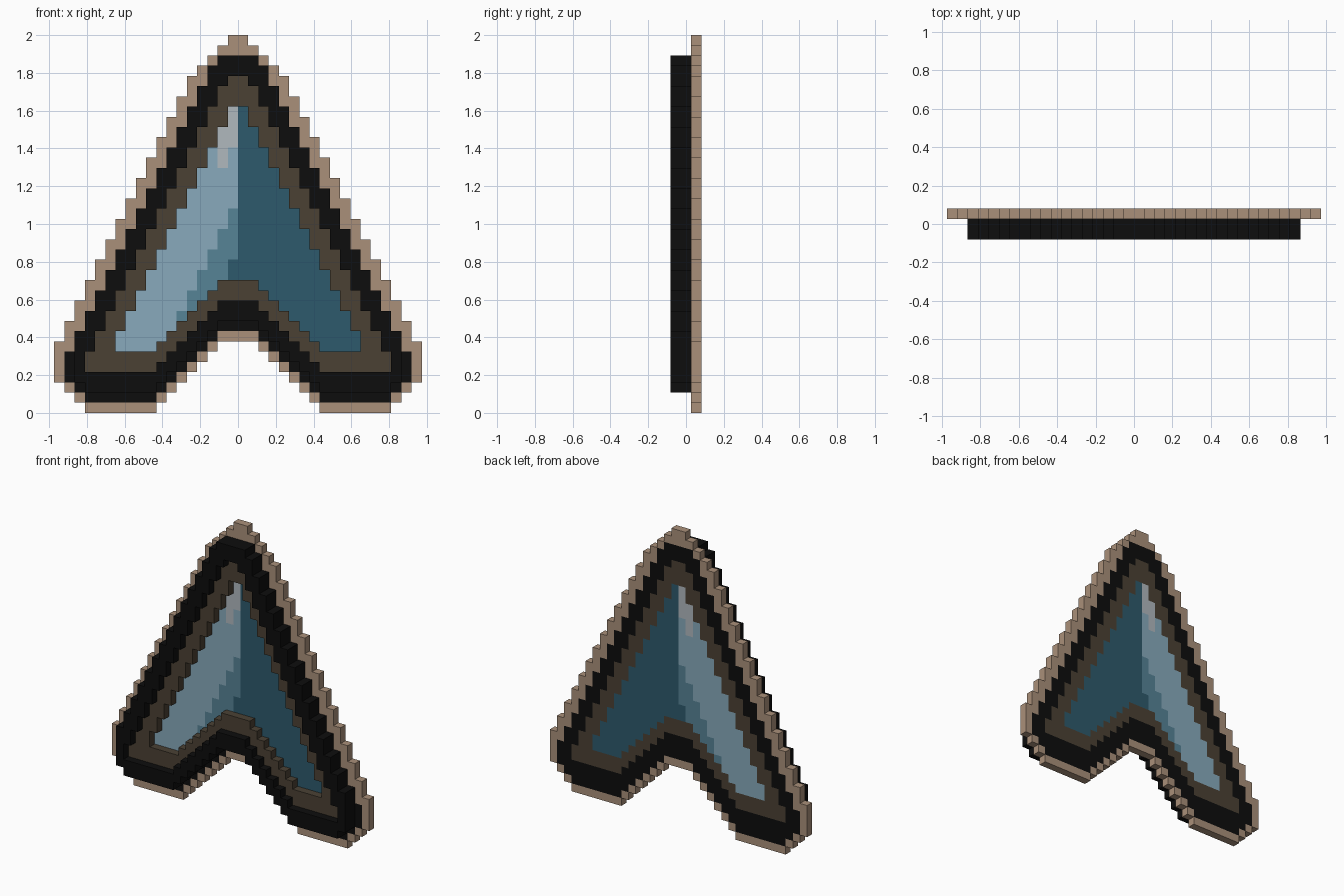
import bpy
import bmesh

cube = bpy.data.objects.get("Cube")
if cube:
    bpy.data.objects.remove(cube, do_unlink=True)

ROWS = 37
CELL = 2 / ROWS


def material(name, colour):
    mat = bpy.data.materials.new(name)
    mat.use_nodes = True
    rgba = (*colour, 1)
    mat.diffuse_color = rgba
    bsdf = mat.node_tree.nodes["Principled BSDF"]
    bsdf.inputs["Base Color"].default_value = rgba
    bsdf.inputs["Roughness"].default_value = 0.8
    return mat


def arrow(top, last, offset, widest, foot):
    """Cells of a stepped arrowhead: sloping sides, trimmed feet, notch below."""
    cells = set()
    for row in range(top, last + 1):
        half = min((row + offset) // 2, row + 1, widest, foot + last - row)
        notch = row - last + 8
        inner = notch if notch >= 2 else 0
        for col in range(inner, half):
            cells |= {(col, row), (-col - 1, row)}
    return cells


# Nested arrowheads, from the outside in
outline = arrow(0, 36, 6, 18, 15)
black = arrow(2, 35, 3, 17, 15)
frame = arrow(4, 32, -1, 15, 15)
glass = arrow(7, 30, -5, 12, 12)

# The raised rim is trimmed one cell at its feet and sides
raised = {(c, r) for c, r in black if (c, r + 1) in black and -16 <= c < 16}


def pane_part(col, row):
    """Which shade of glass a cell belongs to."""
    depth = -col
    if col >= 0 or (depth == 1 and row in (22, 23)):
        return "dark_pane"
    if (depth == 1 and row < 11) or (depth == 2 and row < 13):
        return "glint"
    if depth <= (row - 15) // 2:
        return "middle_pane"
    return "light_pane"


# Fill the voxel grid: layer 0 is the back, layer 2 the front
solid = {}
for col, row in outline:
    cell = (col, row)
    if cell in glass:
        part, layers = pane_part(col, row), 1
    elif cell in frame:
        part, layers = "inner_frame", 2
    elif cell in black:
        part, layers = "black_rim", 3 if cell in raised else 1
    else:
        part, layers = "outer_border", 1
    for layer in range(layers):
        solid[(col, row, layer)] = part

# Each face: neighbour step, then its corners within the cell
FACES = []
for axis in range(3):
    for side in (0, 1):
        step = [0, 0, 0]
        step[axis] = 2 * side - 1
        corners = []
        for u, v in ((0, 0), (1, 0), (1, 1), (0, 1)):
            corner = [0, 0, 0]
            corner[axis] = side
            corner[(axis + 1) % 3] = u
            corner[(axis + 2) % 3] = v
            corners.append(tuple(corner))
        # Column, row-down and layer-forward axes keep the handedness
        FACES.append((step, corners if side else corners[::-1]))


def build(name, mat):
    """Make one part from the exposed faces of its cells."""
    bm = bmesh.new()
    verts = {}
    for cell, part in solid.items():
        if part != name:
            continue
        for step, corners in FACES:
            if tuple(a + b for a, b in zip(cell, step)) in solid:
                continue
            loop = []
            for corner in corners:
                key = tuple(a + b for a, b in zip(cell, corner))
                if key not in verts:
                    x, down, forward = key
                    verts[key] = bm.verts.new((x * CELL, (1.5 - forward) * CELL,
                                               (ROWS - down) * CELL))
                loop.append(verts[key])
            bm.faces.new(loop)
    mesh = bpy.data.meshes.new(name)
    bm.to_mesh(mesh)
    bm.free()
    mesh.materials.append(mat)
    bpy.context.collection.objects.link(bpy.data.objects.new(name, mesh))


build("outer_border", material("tan", (0.40, 0.28, 0.195)))
build("black_rim", material("black", (0.004, 0.004, 0.004)))
build("inner_frame", material("dark brown", (0.07, 0.053, 0.034)))
build("light_pane", material("light blue", (0.246, 0.402, 0.503)))
build("middle_pane", material("medium blue", (0.093, 0.227, 0.305)))
build("dark_pane", material("deep blue", (0.027, 0.102, 0.15)))
build("glint", material("pale grey", (0.434, 0.479, 0.515)))
